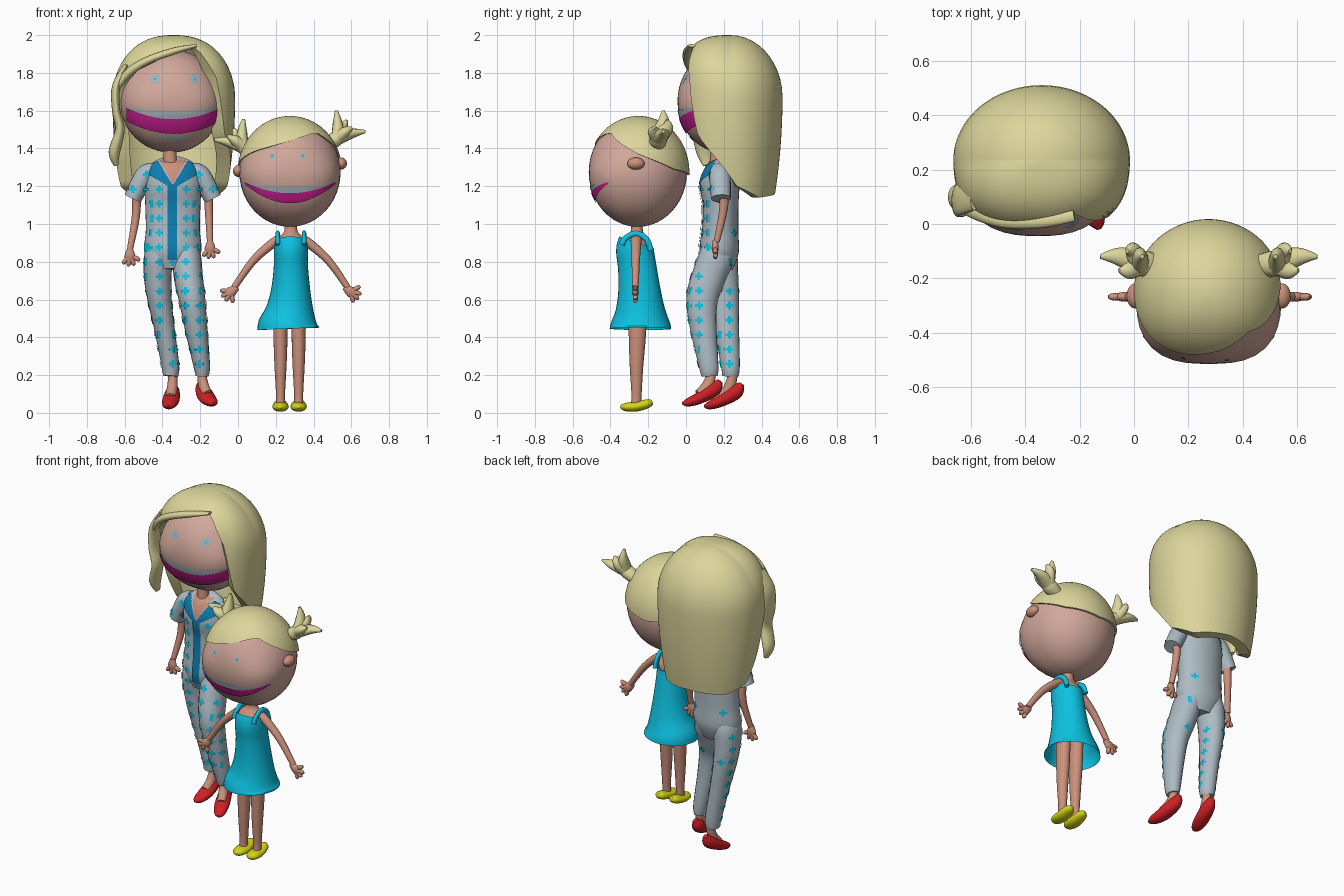
import bpy, bmesh, math
from mathutils import Vector, Matrix
from mathutils.bvhtree import BVHTree

if bpy.data.objects.get("Cube"):
    bpy.data.objects.remove(bpy.data.objects["Cube"], do_unlink=True)

def material(name, rgb):
    m = bpy.data.materials.new(name)
    m.use_nodes = True
    m.diffuse_color = (*rgb, 1)
    bsdf = next(n for n in m.node_tree.nodes if n.type == 'BSDF_PRINCIPLED')
    bsdf.inputs["Base Color"].default_value = (*rgb, 1)
    return m

HAIR, FACE = material("blonde hair", (.72, .67, .33)), material("face skin", (.64, .39, .33))
SKIN, CYAN = material("limb skin", (.60, .28, .20)), material("cyan cloth", (.004, .54, .76))
SUIT, BLUE = material("pale grey cloth", (.42, .50, .55)), material("blue trim", (.004, .21, .45))
RED, YELLOW = material("red shoe", (.62, .014, .018)), material("yellow shoe", (.66, .66, .008))
LIPS, PALE = material("magenta lips", (.58, .012, .28)), material("pale grey paint", (.37, .43, .47))

def finish(name, bm, mat, recalc=True):
    if recalc:
        bmesh.ops.recalc_face_normals(bm, faces=bm.faces[:])
    mesh = bpy.data.meshes.new(name)
    bm.to_mesh(mesh)
    bm.free()
    mesh.materials.append(mat)
    mesh.shade_smooth()
    mesh.set_sharp_from_angle(angle=math.radians(50))
    ob = bpy.data.objects.new(name, mesh)
    bpy.context.collection.objects.link(ob)
    return ob

def ellipsoid(name, centre, radii, mat, cheek=0):
    """Ellipsoid whose lower front can be squared off into fuller cheeks."""
    bm = bmesh.new()
    bmesh.ops.create_uvsphere(bm, u_segments=40, v_segments=24, radius=1)
    for v in bm.verts:
        if v.co.y < 0:
            k = 1 + cheek * math.sin(2 * math.atan2(v.co.x, -v.co.y)) ** 2 * min(1, max(0, 1 - 2 * v.co.z))
            v.co.x, v.co.y = v.co.x * k, v.co.y * k
    bm.transform(Matrix.Translation(centre) @ Matrix.Diagonal((*radii, 1)))
    return finish(name, bm, mat)

def spline(p, steps=5):
    out = []
    for i in range(len(p) - 1):
        ends = zip(p[max(i - 1, 0)], p[i], p[i + 1], p[min(i + 2, len(p) - 1)])
        ends = list(ends)
        for t in (k / steps for k in range(steps)):
            out.append([(2 * q + (r - o) * t + (2 * o - 5 * q + 4 * r - s) * t * t
                         + (3 * q - o - 3 * r + s) * t ** 3) / 2 for o, q, r, s in ends])
    return out + [list(p[-1])]

def tube(name, points, mat, ref=(0, 1, 0), caps=True, sides=20):
    """Tapered body through (x, y, z, radius along ref, other radius)."""
    bm, rings, ref, pts = bmesh.new(), [], Vector(ref), spline(points)
    for i, q in enumerate(pts):
        t = (Vector(pts[min(i + 1, len(pts) - 1)][:3]) - Vector(pts[max(i - 1, 0)][:3])).normalized()
        a = (ref - t * ref.dot(t)).normalized()
        b = t.cross(a)
        rings.append([bm.verts.new(Vector(q[:3]) + a * max(q[3], .002) * math.cos(w) + b * max(q[4], .002) * math.sin(w))
                      for w in (math.tau * k / sides for k in range(sides))])
    for r, s in zip(rings, rings[1:]):
        for k in range(sides):
            bm.faces.new((r[k - 1], r[k], s[k], s[k - 1]))
    if caps:
        bm.faces.new(rings[0])
        bm.faces.new(rings[-1])
    return finish(name, bm, mat)

def lookup(line, x):
    return next(u + (v - u) * (x - a) / (b - a) for (a, u), (b, v) in zip(line, line[1:]) if x <= b)

def hair_shell(name, c, r, line, tuck, full=0, cheek=0, taper=0, segs=96, rows=22):
    """Dome hanging down to a hairline given as (degrees from front, z)."""
    bm, cols = bmesh.new(), []
    pole = bm.verts.new((c[0], c[1], c[2] + r[2]))
    for deg in (-180 + 360 * k / segs for k in range(segs)):
        az = math.radians(deg)
        p = 2 + full * max(0, math.cos(az))
        h = (lookup(line, deg) - c[2]) / r[2]
        end = math.acos(h ** (p / 2)) if h > 0 else math.pi / 2 - h
        wide = 1 + (cheek * math.sin(2 * az) ** 2 if abs(deg) < 90 else 0)
        cols.append([])
        for i in range(1, rows + 2):
            s = end * min(i, rows) / rows
            z = math.cos(s) ** (2 / p) if s < math.pi / 2 else math.pi / 2 - s
            rad = math.sin(s) ** (2 / p) if s < math.pi / 2 else 1 - taper * z * z
            rad *= wide * (tuck if i > rows else 1)
            cols[-1].append(bm.verts.new((c[0] + r[0] * rad * math.sin(az),
                                          c[1] - r[1] * rad * math.cos(az), c[2] + r[2] * z)))
    for a, b in zip(cols, cols[1:] + cols[:1]):
        bm.faces.new((pole, a[0], b[0]))
        for i in range(rows):
            bm.faces.new((a[i], a[i + 1], b[i + 1], b[i]))
    return finish(name, bm, HAIR)

def tree(ob):
    return BVHTree.FromPolygons([v.co for v in ob.data.vertices], [p.vertices for p in ob.data.polygons])

def patch(name, target, x0, x1, low, high, mat, lift=.004, cols=32, rows=5):
    """Thin painted plate laid on the front of a part, between two edge curves."""
    bm, bvh, grid = bmesh.new(), tree(target), []
    for u in (2 * i / cols - 1 for i in range(cols + 1)):
        grid.append([])
        for j in range(rows + 1):
            at = Vector(((x0 + x1) / 2 + u * (x1 - x0) / 2, -2, low(u) + (high(u) - low(u)) * j / rows))
            hit, n = bvh.ray_cast(at, Vector((0, 1, 0)))[:2]
            if hit is None:
                hit, n = bvh.find_nearest(Vector((at.x, 0, at.z)))[:2]
            grid[-1].append(bm.verts.new(hit + n * lift))
    for a, b in zip(grid, grid[1:]):
        for j in range(rows):
            bm.faces.new((a[j], b[j], b[j + 1], a[j + 1]))
    finish(name, bm, mat, recalc=False)

def eye(name, head, x, z, r, mat, lift):
    arc = lambda u: r * math.sqrt(1.02 - u * u)
    patch(name, head, x - r, x + r, lambda u: z - arc(u), lambda u: z + arc(u), mat, lift, 10, 2)

def smile(who, head, x, half, top, bottom, curl, teeth):
    edge = lambda u: top + .058 * u * u
    patch(who + "_teeth", head, x - half, x + half, edge, lambda u: max(edge(u), teeth + .02 * u * u), PALE)
    patch(who + "_lips", head, x - half, x + half, lambda u: min(edge(u), bottom + curl * u * u), edge, LIPS, .007)

def hand(name, x, y, z, dx, dz):
    d, c = Vector((dx, 0, dz)).normalized(), Vector((x, y, z))
    tube(name + "_palm", [(*(c + d * o), a, b) for o, a, b in
                          ((-.04, .013, .013), (0, .018, .028), (.03, .013, .024))], SKIN)
    for i, f in enumerate(Matrix.Rotation(turn, 3, 'Y') @ d for turn in (-1.1, -.4, .15, .7)):
        tube(f"{name}_finger_{i}", [(*(c + f * o), w, w) for o, w in ((.01, .012), (.045, .013), (.06, .006))],
             SKIN, sides=10)

SIDES = ((1, "left"), (-1, "right"))
# Child: head, hair and face
CX = .275
head = ellipsoid("child_head", (CX, -.255, 1.275), (.268, .26, .29), FACE, .1)
hair_shell("child_hair", (CX, -.252, 1.275), (.277, .27, .297),
           [(-180, 1.26), (-90, 1.31), (-45, 1.385), (0, 1.44), (30, 1.475), (45, 1.48),
            (65, 1.43), (90, 1.37), (135, 1.29), (180, 1.26)], .95, cheek=.04)
smile("child", head, CX, .235, 1.165, 1.114, .1, 1.2)
for s, side in SIDES:
    eye(f"child_{side}_eye", head, .262 + s * .08, 1.36, .009, CYAN, .004)
    ellipsoid(f"child_{side}_ear", (CX + s * .27, -.265, 1.3 + s * .02), (.032, .046, .032), SKIN)
    dz = -.022 + s * .022
    for i, (tx, ty, tz) in enumerate(((.245, -.12, 1.6), (.3, -.1, 1.55), (.4, -.12, 1.49), (.33, -.17, 1.51))):
        tube(f"child_{side}_pigtail_{i}",
             [(CX + s * .19, -.15, 1.42 + dz, .04, .034), (CX + s * .25, -.145, 1.455 + dz, .046, .038),
              (CX + s * (.13 + tx * .5), ty, (1.47 + tz) / 2 + dz, .034, .026),
              (CX + s * tx, ty, tz + dz, .008, .008)], HAIR, sides=12)

# Child: body, dress and limbs
tube("child_torso", [(.28, -.265, .78, .07, .07), (.28, -.265, .88, .084, .08), (.28, -.262, .925, .055, .072),
                     (.28, -.26, .96, .033, .036), (.28, -.26, 1.03, .03, .033)], SKIN)
tube("child_dress", [(.266, -.241, .445, .163, .165), (.266, -.241, .475, .157, .157), (.274, -.242, .55, .13, .126),
                     (.279, -.247, .65, .112, .104), (.28, -.258, .77, .102, .091), (.28, -.27, .86, .1, .09),
                     (.28, -.26, .902, .097, .088)], CYAN, caps=False, sides=32)
for s, side in SIDES:
    sx, lx = .28 + s * .07, .273 + s * .048
    tube(f"child_{side}_strap", [(sx, -.34, .89, .012, .016), (sx, -.32, .925, .012, .016), (sx, -.265, .95, .012, .016),
                                 (sx, -.21, .92, .012, .016), (sx, -.185, .86, .012, .016)], CYAN, (1, 0, 0), sides=10)
    tube(f"child_{side}_arm", [(.28 + s * .05, -.262, .925, .03, .022), (.28 + s * .1, -.264, .895, .027, .025),
                               (.28 + s * .2, -.266, .805, .022, .021), (.28 + s * .3, -.268, .665, .017, .017)], SKIN)
    hand(f"child_{side}_hand", .28 + s * .315, -.268, .642, s * .8, -.55)
    tube(f"child_{side}_leg", [(lx, -.255, .56, .05, .038), (lx, -.258, .4, .045, .037), (lx, -.262, .25, .036, .032),
                               (lx, -.262, .1, .027, .024), (lx, -.265, .04, .027, .025)], SKIN)
    tube(f"child_{side}_shoe", [(lx, -.178, .058, .012, .012), (lx, -.2, .05, .033, .023), (lx, -.26, .034, .043, .026),
                                (lx, -.32, .031, .036, .022), (lx, -.347, .034, .008, .008)], YELLOW, (1, 0, 0))

# Adult: head, hair and face
AX = -.353
face = ellipsoid("adult_head", (AX, .195, 1.65), (.272, .24, .272), FACE, .08)
hair_shell("adult_hair", (-.34, .235, 1.67), (.325, .276, .33),
           [(-180, 1.16), (-130, 1.15), (-100, 1.2), (-84, 1.36), (-72, 1.58), (-60, 1.73), (-48, 1.81),
            (-16, 1.88), (12, 1.92), (28, 1.93), (42, 1.765), (47, 1.6), (53, 1.47), (66, 1.39),
            (80, 1.31), (98, 1.2), (130, 1.14), (180, 1.16)], .75, .8, .07, .06)
tube("adult_fringe", [(-.22, .03, 1.945, .02, .008), (-.34, .01, 1.915, .025, .018), (-.48, .01, 1.865, .025, .02),
                      (-.58, .045, 1.8, .03, .022), (-.64, .08, 1.72, .03, .015)], HAIR)
tube("adult_side_lock", [(-.59, .1, 1.84, .05, .015), (-.645, .09, 1.73, .06, .022), (-.645, .08, 1.6, .055, .022),
                         (-.625, .08, 1.5, .05, .025), (-.655, .1, 1.38, .045, .03), (-.645, .11, 1.31, .02, .012)], HAIR)
smile("adult", face, AX + .012, .243, 1.557, 1.482, .065, 1.6)
patch("adult_lower_lip", face, AX - .08, AX + .1, lambda u: 1.44 + .02 * u * u, lambda u: 1.465, PALE)
for s, side in SIDES:
    eye(f"adult_{side}_eye", face, -.333 + s * .103, 1.765, .026, PALE, .003)
    eye(f"adult_{side}_iris", face, -.333 + s * .103, 1.765, .006, CYAN, .006)

# Adult: one-piece suit
MID = -.345
torso = tube("suit_torso", [(MID, .17, .76, .075, .1), (MID, .175, .85, .104, .15), (MID, .18, .97, .097, .143),
                            (MID, .183, 1.1, .095, .146), (MID, .178, 1.2, .104, .15), (MID, .178, 1.28, .085, .14),
                            (MID, .175, 1.33, .055, .1), (MID, .17, 1.345, .03, .05)], SUIT, sides=32)
left_leg = tube("suit_left_leg", [(-.29, .18, .95, .05, .045), (-.273, .165, .84, .09, .074), (-.263, .12, .72, .09, .077),
                                  (-.243, .085, .6, .084, .07), (-.222, .092, .45, .07, .06), (-.192, .12, .25, .052, .044),
                                  (-.19, .125, .195, .043, .034)], SUIT)
right_leg = tube("suit_right_leg", [(-.4, .18, .95, .05, .045), (-.42, .18, .84, .09, .075), (-.425, .19, .72, .087, .073),
                                    (-.415, .2, .6, .08, .064), (-.39, .215, .45, .066, .054), (-.358, .235, .25, .05, .047),
                                    (-.358, .235, .195, .043, .04)], SUIT)
sleeves = [tube(f"suit_{side}_sleeve", [(MID + s * .1, .18, 1.295, .045, .035), (MID + s * .15, .18, 1.255, .056, .052),
                                        (MID + s * .212, .185, 1.135, .052, .047)], SUIT) for s, side in SIDES]

# Neck opening, lapels and placket
tube("adult_neck", [(-.355, .16, 1.28, .04, .04), (-.36, .16, 1.36, .032, .034), (-.36, .165, 1.46, .032, .034)], SKIN)
patch("neck_opening", torso, MID - .065, MID + .065, lambda u: 1.21 + .12 * abs(u), lambda u: 1.338, SKIN, .003, 16)
for s, side in SIDES:
    out = lambda u: (1 + s * u) / 2
    patch(f"{side}_lapel", torso, *sorted((MID, MID + s * .148)), lambda u: 1.185 + .09 * out(u),
          lambda u: min(1.205 + .24 * out(u), 1.36 - .06 * out(u)), BLUE, .007, 14)
patch("placket", torso, MID - .028, MID + .022, lambda u: .81, lambda u: 1.21, BLUE, .006, 4, 24)

# Printed plus signs on the suit
suit = [tree(o) for o in (torso, left_leg, right_leg, *sleeves)]
prints = bmesh.new()

def plus_sign(origin, way):
    origin, way = Vector(origin), Vector(way)
    across = Vector((abs(way.y), abs(way.x), 0))
    for w, h in ((.02, .007), (.007, .02)):
        rays = [origin + across * a * w + Vector((0, 0, b * h)) for a, b in ((-1, -1), (1, -1), (1, 1), (-1, 1))]
        hits = [min((b.ray_cast(r, way) for b in suit), key=lambda q: q[3] or 9) for r in rays]
        if all(q[0] and abs(q[1].dot(way)) > .35 and abs(q[3] - hits[0][3]) < .04 for q in hits):
            f = prints.faces.new([prints.verts.new(q[0] + q[1] * .005) for q in hits])
            f.normal_update()
            if f.normal.dot(way) > 0:
                f.normal_flip()

for row in range(14):
    z = .26 + row * .077
    for x in (-.555 + col * .07 for col in range(7)):
        if z < .8 or abs(x - MID) > .05:
            plus_sign((x, -2, z), (0, 1, 0))
    for s, side in SIDES:
        for y in (.07, .23) if z < .85 else (.12,):
            plus_sign((s * 2, y, z), (-s, 0, 0))
        if row % 4 == 1:
            plus_sign((MID + s * .095, 2, z), (0, -1, 0))
finish("suit_plus_signs", prints, CYAN, recalc=False)

# Adult: arms, feet and shoes
for side, x, end, drop in (("left", -.155, -.148, .04), ("right", -.54, -.572, 0)):
    tube(f"adult_{side}_arm", [(x, .19, 1.21, .026, .026), (x, .2, 1.05 + drop, .023, .022),
                               (end, .162, .865 + drop, .016, .016)], SKIN)
    hand(f"adult_{side}_hand", end, .155, .835 + drop, 0, -1)
for side, x, y, z, toe in (("left", -.19, .13, .015, .062), ("right", -.345, .245, 0, -.027)):
    tube(f"adult_{side}_foot", [(x, y, .25, .03, .027), (x, y, .19, .027, .025), (x + toe * .15, y - .02, z + .125, .03, .028),
                                (x + toe * .45, y - .065, z + .085, .022, .026)], SKIN)
    tube(f"adult_{side}_shoe", [(x, y + .05, z + .155, .014, .014), (x, y + .02, z + .115, .036, .04),
                                (x + toe * .4, y - .055, z + .066, .045, .032), (x + toe * .85, y - .12, z + .04, .032, .022),
                                (x + toe, y - .15, z + .036, .008, .006)], RED, (1, 0, 0))
